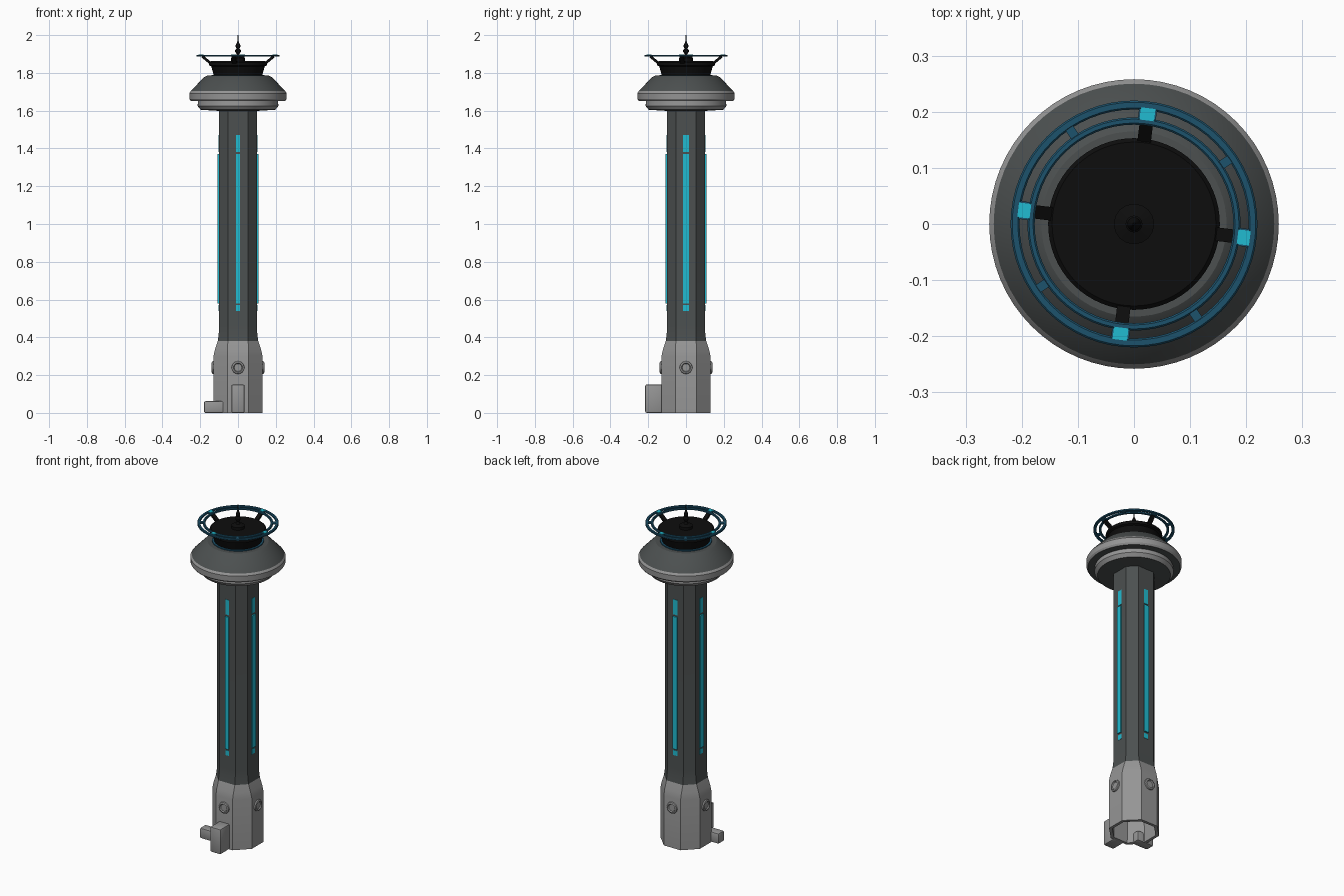
import bpy, bmesh, math
from mathutils import Matrix, Vector

if "Cube" in bpy.data.objects:
    bpy.data.objects.remove(bpy.data.objects["Cube"])


def mat(name, r, g, b):
    m = bpy.data.materials.new(name)
    m.diffuse_color = (r, g, b, 1)
    m.use_nodes = True
    m.node_tree.nodes["Principled BSDF"].inputs["Base Color"].default_value = m.diffuse_color
    return m


DARK = mat("dark_grey", 0.072, 0.08, 0.08)
LIGHT = mat("light_grey", 0.30, 0.30, 0.30)
BLACK = mat("near_black", 0.004, 0.004, 0.004)
CYAN = mat("glow_cyan", 0.015, 0.50, 0.64)
BLUE = mat("deep_blue", 0.012, 0.085, 0.15)


def finish(bm, name, mats, angle=30):
    bmesh.ops.recalc_face_normals(bm, faces=bm.faces)
    me = bpy.data.meshes.new(name)
    bm.to_mesh(me)
    bm.free()
    for m in mats:
        me.materials.append(m)
    me.shade_smooth()
    me.set_sharp_from_angle(angle=math.radians(angle))
    ob = bpy.data.objects.new(name, me)
    bpy.context.collection.objects.link(ob)
    return ob


def loft(loops, name, mats, rule=None, caps=(False, False), closed=False, angle=30):
    """Skin a stack of equal-length point loops."""
    bm = bmesh.new()
    rows = [[bm.verts.new(p) for p in lp] for lp in loops]
    pairs = list(zip(rows, rows[1:])) + ([(rows[-1], rows[0])] if closed else [])
    n = len(rows[0])
    for k, (a, b) in enumerate(pairs):
        for i in range(n):
            f = bm.faces.new((a[i], a[(i + 1) % n], b[(i + 1) % n], b[i]))
            f.material_index = rule(k) if rule else 0
    if caps[0]:
        bm.faces.new(rows[0])
    if caps[1]:
        bm.faces.new(rows[-1])
    return finish(bm, name, mats, angle)


def lathe(profile, name, mats, rule=None, caps=(False, False), closed=False, seg=64):
    loops = [[(r * math.cos(2 * math.pi * i / seg), r * math.sin(2 * math.pi * i / seg), z)
              for i in range(seg)] for r, z in profile]
    return loft(loops, name, mats, rule, caps, closed)


def octagon(a, h, z):
    """Octagon with cardinal faces at distance a and half width h."""
    return [(x, y, z) for x, y in ((a, -h), (a, h), (h, a), (-h, a),
                                   (-a, h), (-a, -h), (-h, -a), (h, -a))]


def box(name, m, centre, size, yaw=0.0, bevel=0.0, pitch=0.0):
    """Box placed in a frame turned by yaw about the tower axis."""
    bm = bmesh.new()
    bmesh.ops.create_cube(bm, size=1, matrix=Matrix.Diagonal((*size, 1)))
    if bevel:
        bmesh.ops.bevel(bm, geom=bm.edges[:], offset=bevel, segments=2,
                        affect='EDGES', profile=0.5)
    bm.transform(Matrix.Rotation(yaw, 4, 'Z') @ Matrix.Translation(Vector(centre))
                 @ Matrix.Rotation(pitch, 4, 'Y'))
    return finish(bm, name, [m])


# Hollow base, open underneath
loft([octagon(0.108, 0.045, 0.29), octagon(0.113, 0.047, 0), octagon(0.130, 0.055, 0),
      octagon(0.130, 0.055, 0.30), octagon(0.122, 0.055, 0.335), octagon(0.107, 0.054, 0.38)],
     "base", [LIGHT], caps=(True, False))

# Shaft with flared foot
loft([octagon(0.107, 0.054, 0.38), octagon(0.102, 0.053, 0.42), octagon(0.100, 0.053, 0.46),
      octagon(0.100, 0.053, 1.61)], "shaft", [DARK], caps=(True, True))

# Blocks at the foot of the base
box("front_block", LIGHT, (0, -0.168, 0.075), (0.07, 0.096, 0.15), bevel=0.008)
box("side_block", LIGHT, (-0.125, -0.078, 0.031), (0.11, 0.055, 0.062), bevel=0.008)

for q, side in enumerate(("right", "back", "left", "front")):
    yaw = q * math.pi / 2
    # Round port on each main base face: rim and sunken centre
    seg = 24
    loops = [[(x, r * math.cos(2 * math.pi * i / seg), 0.24 + r * math.sin(2 * math.pi * i / seg))
              for i in range(seg)]
             for r, x in ((0.034, 0.129), (0.032, 0.137), (0.024, 0.140), (0.020, 0.134))]
    port = loft(loops, side + "_port", [LIGHT], caps=(False, True))
    port.rotation_euler.z = yaw
    # Light strips: long raised bar with a short flush strip above and below
    w = 0.022 if side == "front" else 0.03
    box(side + "_light_bar", CYAN, (0.103, 0, 0.975), (0.009, w, 0.79), yaw)
    box(side + "_light_top", CYAN, (0.100, 0, 1.425), (0.004, w, 0.09), yaw)
    box(side + "_light_bottom", CYAN, (0.100, 0, 0.555), (0.004, w, 0.03), yaw)

# Head: underside collar, light rim, sloping dark roof
head = [(0.09, 1.598), (0.198, 1.605), (0.214, 1.625), (0.212, 1.65), (0.250, 1.652),
        (0.257, 1.662), (0.258, 1.692), (0.250, 1.704), (0.182, 1.775), (0.165, 1.785), (0.11, 1.785)]
lathe(head, "head", [DARK, LIGHT], lambda k: 1 if 1 <= k <= 6 and k != 3 else 0,
      caps=(True, True))

# Glow band where the neck meets the roof, and the black neck
lathe([(0.12, 1.782), (0.140, 1.782), (0.140, 1.790), (0.12, 1.790)],
      "neck_band", [BLUE], closed=True)
lathe([(0.126, 1.78), (0.142, 1.835), (0.153, 1.840), (0.153, 1.856), (0.146, 1.862)],
      "neck", [BLACK], caps=(True, True))

# Double halo ring
for name, r0, r1 in (("inner_halo", 0.177, 0.190), ("outer_halo", 0.204, 0.220)):
    lathe([(r0, 1.886), (r1, 1.886), (r1, 1.893), (r1 - 0.003, 1.896),
           (r0 + 0.003, 1.896), (r0, 1.893)], name, [BLUE], closed=True)

for q in range(4):
    yaw = math.radians(-7 + 90 * q)
    # Halo bridge with its light, the plain bridge, and the slanted strut
    box(f"halo_bridge_{q}", BLUE, (0.197, 0, 1.891), (0.018, 0.032, 0.009), yaw)
    box(f"halo_light_{q}", CYAN, (0.197, 0, 1.896), (0.022, 0.026, 0.004), yaw)
    box(f"halo_spoke_{q}", BLUE, (0.197, 0, 1.891), (0.018, 0.016, 0.009),
        yaw + math.radians(41))
    box(f"strut_{q}", BLACK, (0.162, 0, 1.864), (0.072, 0.024, 0.012), yaw,
        pitch=-math.atan2(0.045, 0.055))

# Antenna
lathe([(0.036, 1.86), (0.036, 1.878), (0.012, 1.886), (0.007, 1.90), (0.015, 1.912),
       (0.015, 1.920), (0.007, 1.928), (0.012, 1.938), (0.012, 1.948), (0.005, 1.962),
       (0.003, 1.97), (0.002, 2.0)], "antenna", [BLACK], caps=(True, True), seg=16)
